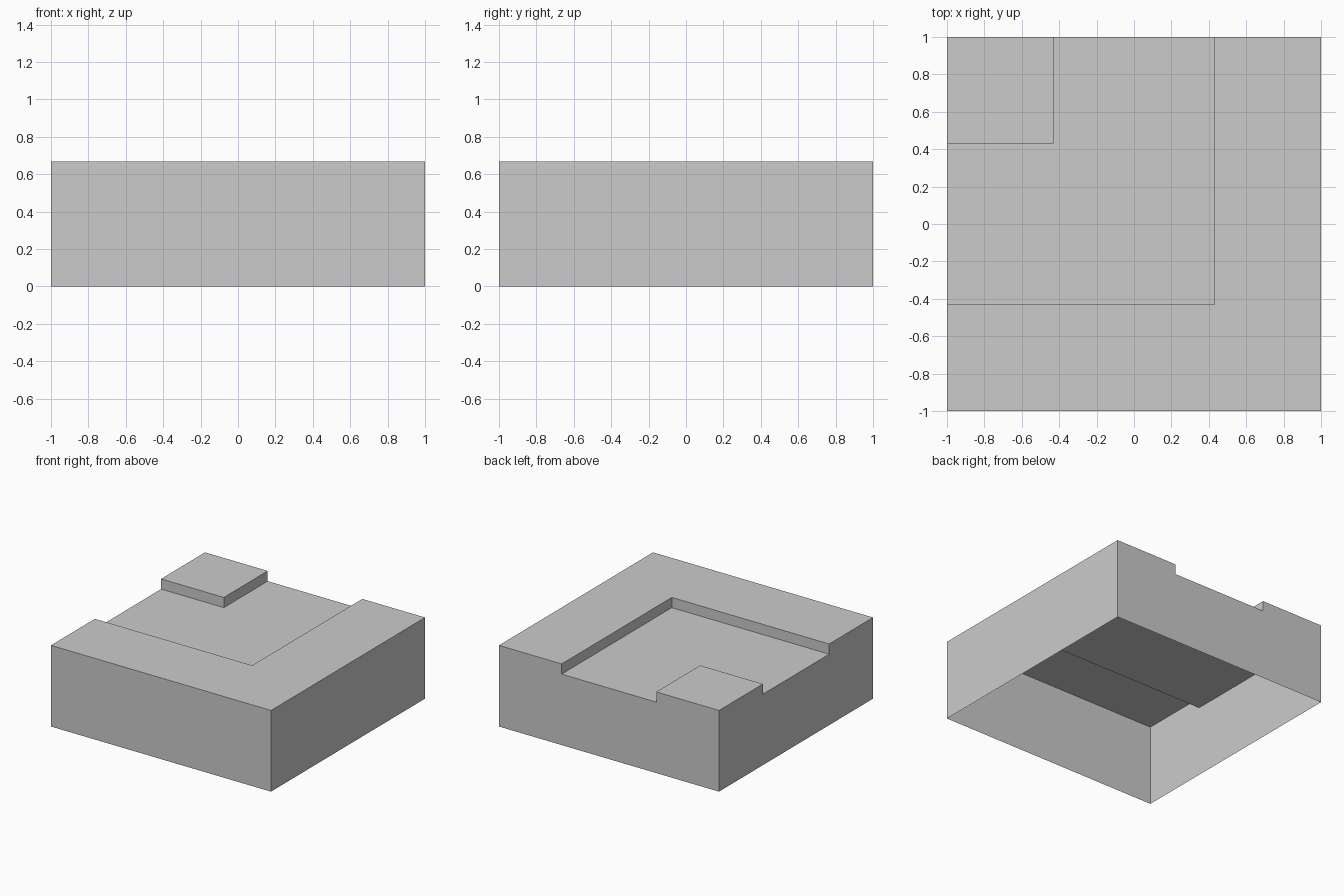
import bpy
import bmesh
from math import radians

cube = bpy.data.objects.get("Cube")
if cube:
    bpy.data.objects.remove(cube, do_unlink=True)

# Plain grey material
grey = bpy.data.materials.new("light grey")
grey.use_nodes = True
colour = (0.6, 0.6, 0.6, 1)
grey.diffuse_color = colour
grey.node_tree.nodes["Principled BSDF"].inputs["Base Color"].default_value = colour

LINES = (-1, -0.43, 0.43, 1)
HIGH, LOW = 0.667, 0.583


def height(i, j):
    """Top height of a plan cell; zero outside the block."""
    if not (0 <= i < 3 and 0 <= j < 3):
        return 0
    raised = i == 2 or j == 0 or (i == 0 and j == 2)
    return HIGH if raised else LOW


bm = bmesh.new()


def quad(*points):
    bm.faces.new([bm.verts.new(p) for p in points])


for i in range(3):
    for j in range(3):
        h = height(i, j)
        x0, x1, y0, y1 = LINES[i], LINES[i + 1], LINES[j], LINES[j + 1]
        corners = [(x0, y0), (x1, y0), (x1, y1), (x0, y1)]
        # Top of the cell
        quad(*[(x, y, h) for x, y in corners])
        # Walls and steps down to each lower neighbour; the underside stays open
        for k, (di, dj) in enumerate([(0, -1), (1, 0), (0, 1), (-1, 0)]):
            base = height(i + di, j + dj)
            if base < h:
                a, b = corners[k], corners[(k + 1) % 4]
                quad((*a, base), (*b, base), (*b, h), (*a, h))

# Join the cells into clean flat faces
bmesh.ops.remove_doubles(bm, verts=bm.verts, dist=0.0001)
bmesh.ops.dissolve_limit(bm, angle_limit=radians(1), verts=bm.verts, edges=bm.edges)

mesh = bpy.data.meshes.new("stepped_block")
bm.to_mesh(mesh)
bm.free()
mesh.materials.append(grey)
block = bpy.data.objects.new("stepped_block", mesh)
bpy.context.collection.objects.link(block)
